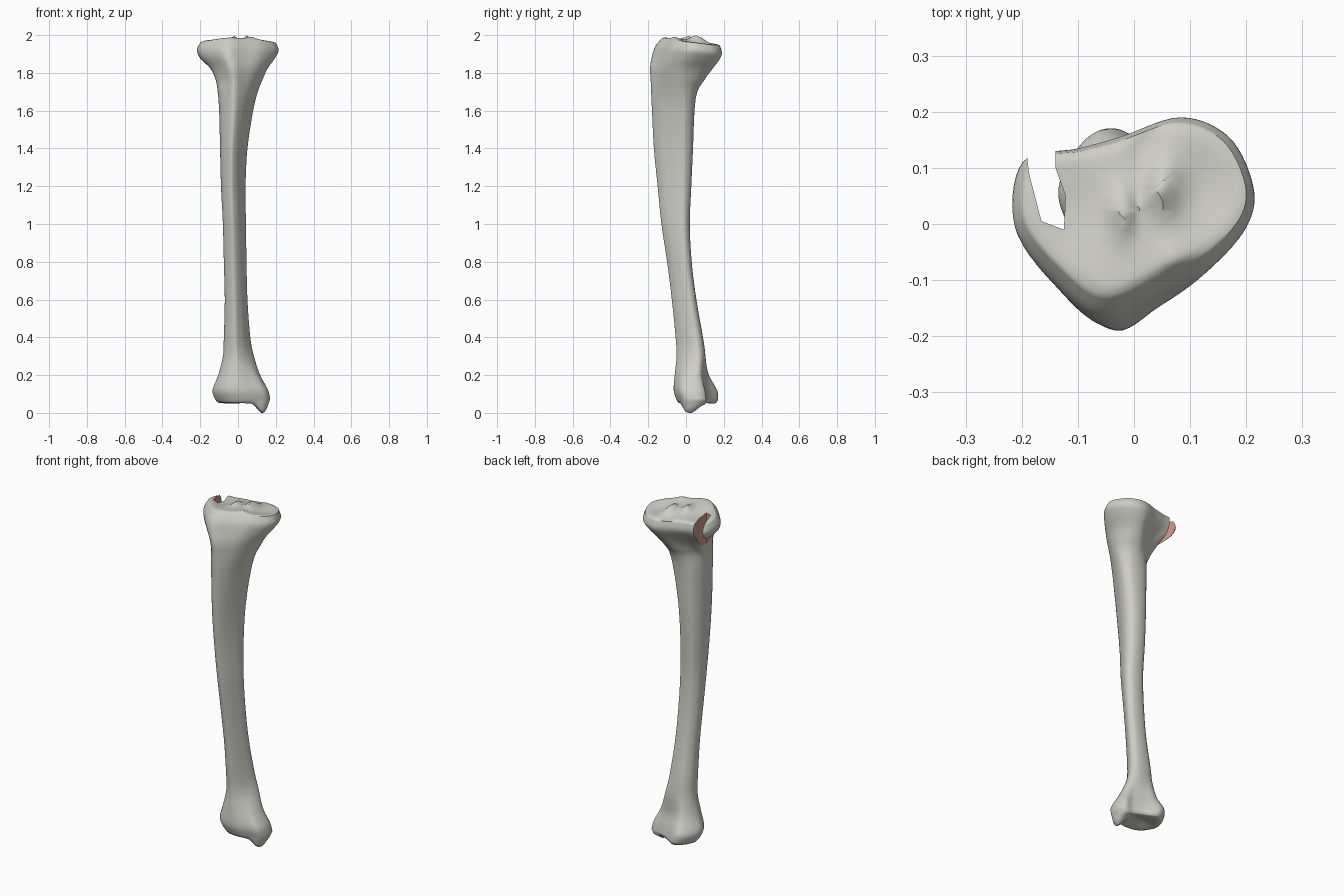
import bpy, bmesh
from math import exp
from mathutils import Vector

cube = bpy.data.objects.get("Cube")
if cube:
    bpy.data.objects.remove(cube, do_unlink=True)


def make_material(name, colour):
    mat = bpy.data.materials.new(name)
    mat.use_nodes = True
    mat.diffuse_color = (*colour, 1)
    mat.node_tree.nodes["Principled BSDF"].inputs["Base Color"].default_value = (*colour, 1)
    return mat


bone_mat = make_material("bone grey", (0.62, 0.62, 0.57))
inner_mat = make_material("broken pink", (0.62, 0.30, 0.25))


def smooth(a, b, t):
    t = min(max((t - a) / (b - a), 0), 1)
    return t * t * (3 - 2 * t)


def spline(points, steps, closed):
    """Catmull-Rom through points of any dimension."""
    n = len(points)
    pick = (lambda i: points[i % n]) if closed else (lambda i: points[min(max(i, 0), n - 1)])
    result = []
    for i in range(n if closed else n - 1):
        for k in range(steps):
            t = k / steps
            result.append([b + t / 2 * (c - a + t * (2*a - 5*b + 4*c - d + t * (3*b - a - 3*c + d)))
                           for a, b, c, d in zip(pick(i - 1), pick(i), pick(i + 1), pick(i + 2))])
    return result if closed else result + [list(points[-1])]


def unit_outline(points, steps=7):
    """Closed outline stretched to fill the square from -1 to 1."""
    pts = spline(points, steps, True)
    for axis in (0, 1):
        lo, hi = min(p[axis] for p in pts), max(p[axis] for p in pts)
        for p in pts:
            p[axis] = 2 * (p[axis] - lo) / (hi - lo) - 1
    return pts


# Cross-sections, starting at the front crest and turning towards +x
shaft = unit_outline([(-.1, -1), (.35, -.7), (.7, -.25), (.95, .2), (1, .6), (.7, .9),
                      (.1, 1), (-.5, .9), (-.9, .5), (-1, 0), (-.85, -.5), (-.5, -.85)])
head = unit_outline([(-.25, -1), (.25, -.75), (.65, -.5), (.95, -.1), (1, .3), (.8, .8),
                     (.4, 1), (-.1, .8), (-.45, .68), (-.9, .55), (-.97, -.1), (-.65, -.65)])
ankle = unit_outline([(0, -1), (.5, -.85), (.9, -.6), (1, 0), (.85, .4), (.5, .45),
                      (.1, .65), (-.4, 1), (-.75, .75), (-1, .1), (-.85, -.5), (-.5, -.9)])

# Height, then x and y limits of each section
rows = [(.07, -.12, .17, -.05, .17), (.12, -.135, .16, -.065, .165),
        (.2, -.105, .12, -.06, .125), (.3, -.08, .085, -.05, .105),
        (.4, -.075, .065, -.055, .09), (.6, -.07, .05, -.075, .055),
        (.8, -.075, .045, -.1, .03), (1, -.08, .042, -.13, .02),
        (1.2, -.09, .04, -.15, .028), (1.4, -.095, .05, -.17, .037),
        (1.6, -.1, .08, -.18, .045), (1.7, -.11, .105, -.185, .06),
        (1.76, -.12, .128, -.187, .095), (1.82, -.145, .155, -.19, .135),
        (1.88, -.2, .195, -.178, .172), (1.925, -.217, .215, -.16, .19),
        (1.965, -.2, .2, -.13, .18)]


def ring(row, scale=1):
    z, x0, x1, y0, y1 = row
    up, down = smooth(1.6, 1.86, z), 1 - smooth(.1, .34, z)
    mid = 1 - up - down
    loop = []
    for s, h, a in zip(shaft, head, ankle):
        u, v = (mid * s[i] + up * h[i] + down * a[i] for i in (0, 1))
        x = (x0 + x1 + scale * u * (x1 - x0)) / 2
        y = (y0 + y1 + scale * v * (y1 - y0)) / 2
        loop.append(Vector((x, y, z - .12 * y * smooth(1.75, 1.93, z))))
    return loop


def bump(p, x, y, rx, ry):
    return exp(-((p.x - x) / rx) ** 2 - ((p.y - y) / ry) ** 2)


def plateau(p):
    # Two hollow joint surfaces with raised spines between them
    return (1.974 - .12 * p.y + .034 * bump(p, .05, .06, .025, .045)
            + .024 * bump(p, -.02, .02, .02, .04) + .01 * bump(p, .07, -.06, .03, .03)
            - .014 * bump(p, .13, .06, .06, .08) - .012 * bump(p, -.11, .02, .05, .08)
            - .012 * bump(p, .02, .15, .03, .05))


def underside(p):
    # Hollow ankle joint with the inner ankle knob hanging below
    return (.05 - .052 * bump(p, .128, .02, .036, .055)
            + .02 * bump(p, 0, .05, .07, .05))


cap_scales = (.97, .92, .84, .74, .62, .5, .38, .26, .14, .05)


def cap(row, height):
    loops = []
    for s in cap_scales:
        loop = ring(row, s)
        blend = smooth(1.02, .88, s) if s > .88 else 1
        for p in loop:
            p.z += (height(p) - p.z) * blend
        loops.append(loop)
    return loops


# Shin bone: one continuous loft from ankle to knee
loops = cap(rows[0], underside)[::-1]
loops += [ring(r) for r in spline(rows, 5, False)]
loops += cap(rows[-1], plateau)
bm = bmesh.new()
grid = [[bm.verts.new(p) for p in loop] for loop in loops]
for low, top in zip(grid, grid[1:]):
    for i in range(len(low)):
        bm.faces.new((low[i - 1], low[i], top[i], top[i - 1]))
bm.faces.new(grid[0][::-1])
bm.faces.new(grid[-1])
bmesh.ops.recalc_face_normals(bm, faces=bm.faces)
mesh = bpy.data.meshes.new("shin_bone")
bm.to_mesh(mesh)
bm.free()
bone = bpy.data.objects.new("shin_bone", mesh)
bpy.context.collection.objects.link(bone)
for mat in (bone_mat, inner_mat):
    mesh.materials.append(mat)

# Broken slot at the outer back of the knee end
slot = [(-.165, .005), (-.125, -.01), (-.122, .05), (-.14, .1), (-.14, .2), (-.2, .2), (-.187, .09)]
bm = bmesh.new()
base = bm.faces.new([bm.verts.new((x, y, 1.72)) for x, y in slot])
wall = bmesh.ops.extrude_face_region(bm, geom=[base])["geom"]
bmesh.ops.translate(bm, vec=(0, 0, .4), verts=[v for v in wall if isinstance(v, bmesh.types.BMVert)])
bmesh.ops.recalc_face_normals(bm, faces=bm.faces)
cut_mesh = bpy.data.meshes.new("slot_cutter")
bm.to_mesh(cut_mesh)
bm.free()
cutter = bpy.data.objects.new("slot_cutter", cut_mesh)
bpy.context.collection.objects.link(cutter)
cutter.hide_render = True
for mat in (bone_mat, inner_mat):
    cut_mesh.materials.append(mat)
for face in cut_mesh.polygons:
    face.material_index = 1

bpy.context.view_layer.objects.active = bone
bone.select_set(True)
cutter.select_set(False)
mod = bone.modifiers.new("slot", "BOOLEAN")
mod.operation = "DIFFERENCE"
mod.solver = "EXACT"
mod.material_mode = "TRANSFER"
mod.object = cutter
bpy.ops.object.modifier_apply(modifier=mod.name)
bpy.data.objects.remove(cutter, do_unlink=True)
bpy.ops.object.shade_smooth_by_angle(angle=.8)
